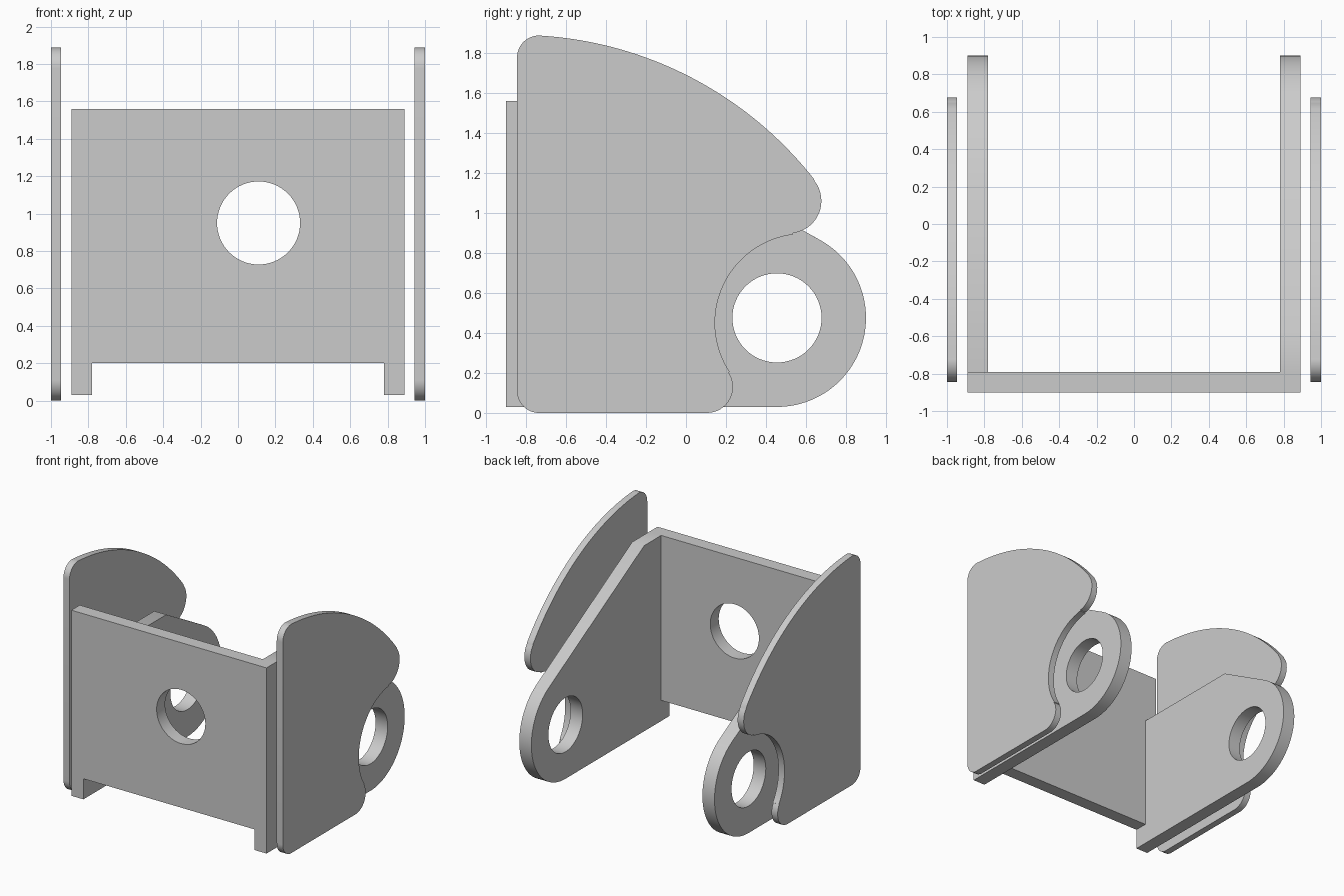
import bpy, bmesh, math
from mathutils import Matrix

cube = bpy.data.objects.get("Cube")
if cube:
    bpy.data.objects.remove(cube, do_unlink=True)

# Single plain grey finish
grey = bpy.data.materials.new("plain_grey")
grey.use_nodes = True
grey.diffuse_color = (0.6, 0.6, 0.6, 1)
grey.node_tree.nodes["Principled BSDF"].inputs["Base Color"].default_value = (0.6, 0.6, 0.6, 1)

# Profile plane (u, v, thickness) mapped onto world axes
SIDE = Matrix(((0, 0, 1), (1, 0, 0), (0, 1, 0)))     # u = y, v = z, thickness = x
FRONT = Matrix(((1, 0, 0), (0, 0, -1), (0, 1, 0)))   # u = x, v = z, thickness = -y


def arc(cx, cy, r, a0, a1, steps=16):
    """Points on an arc, angles in degrees."""
    return [(cx + r * math.cos(math.radians(a0 + (a1 - a0) * i / steps)),
             cy + r * math.sin(math.radians(a0 + (a1 - a0) * i / steps)))
            for i in range(steps + 1)]


def hole(cx, cy, r):
    return arc(cx, cy, r, 0, 360, 64)[:-1]


def plate(name, loops, thickness, axes, offset):
    """Flat plate from an outline and optional hole loops."""
    curve = bpy.data.curves.new(name, 'CURVE')
    curve.dimensions = '2D'
    curve.fill_mode = 'BOTH'
    curve.extrude = thickness / 2
    for loop in loops:
        s = curve.splines.new('POLY')
        s.points.add(len(loop) - 1)
        for p, (u, v) in zip(s.points, loop):
            p.co = (u, v, 0, 1)
        s.use_cyclic_u = True
    obj = bpy.data.objects.new(name, curve)
    bpy.context.collection.objects.link(obj)
    bpy.ops.object.select_all(action='DESELECT')
    obj.select_set(True)
    bpy.context.view_layer.objects.active = obj
    bpy.ops.object.convert(target='MESH')
    obj = bpy.context.view_layer.objects.active
    mesh = obj.data
    mesh.transform(Matrix.Translation(offset) @ axes.to_4x4())
    # Weld caps to rims
    bm = bmesh.new()
    bm.from_mesh(mesh)
    bmesh.ops.remove_doubles(bm, verts=bm.verts, dist=0.0005)
    bmesh.ops.recalc_face_normals(bm, faces=bm.faces)
    bm.to_mesh(mesh)
    bm.free()
    mesh.materials.clear()
    mesh.materials.append(grey)
    bpy.ops.object.shade_smooth_by_angle(angle=math.radians(30))
    return obj


# Front plate with two feet and an off-centre hole
front = [(-0.89, 0.03), (-0.78, 0.03), (-0.78, 0.20), (0.78, 0.20),
         (0.78, 0.03), (0.89, 0.03), (0.89, 1.56), (-0.89, 1.56)]
plate("front_plate", [front, hole(0.11, 0.95, 0.222)], 0.11, FRONT, (0, -0.845, 0))

# Inner arms: rounded eye at the back, tall on the left, cut lower on the right
EY, EZ, ER = 0.455, 0.475, 0.445
for name, side, shoulder in (("left_arm", 1, (-0.57, 1.56)),
                             ("right_arm", -1, (0.18, 1.14))):
    outline = [(-0.79, 0.03)] + arc(EY, EZ, ER, -90, 60.7, 48)
    outline += [shoulder, (-0.79, shoulder[1])]
    plate(name, [outline, hole(EY, EZ, 0.223)], 0.11, SIDE, (side * 0.835, 0, 0))

# Outer cheek plates: fan-shaped top, scooped around the eye
cheek = (arc(-0.735, 0.11, 0.11, 180, 270)            # lower front corner
         + arc(0.105, 0.13, 0.13, -90, 33.4)          # lower back corner
         + arc(0.59, 0.45, 0.445, 213.4, 97, 36)      # scoop
         + arc(0.515, 1.06, 0.162, -83, 38)           # back tip
         + arc(-0.845, 0.0, 1.89, 38.2, 86.3, 40)     # fan edge
         + arc(-0.735, 1.777, 0.11, 86.5, 180))       # upper front corner
for name, side in (("left_cheek", 1), ("right_cheek", -1)):
    plate(name, [cheek], 0.055, SIDE, (side * 0.9725, 0, 0))
